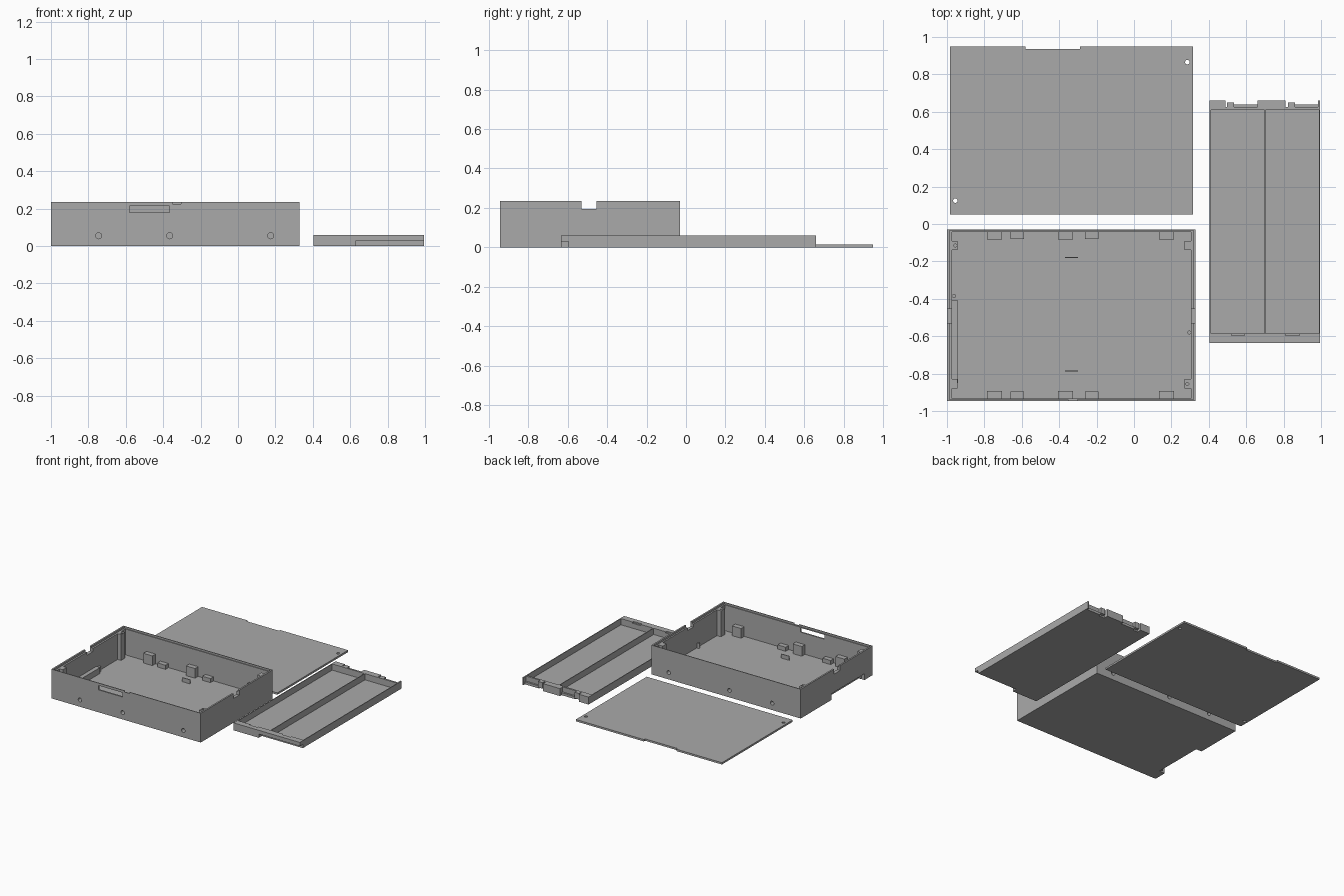
import bpy, bmesh, math
from mathutils import Matrix, Vector

if "Cube" in bpy.data.objects:
    bpy.data.objects.remove(bpy.data.objects["Cube"])

grey = bpy.data.materials.new("plain grey")
grey.diffuse_color = (0.40, 0.40, 0.40, 1)
grey.use_nodes = True
grey.node_tree.nodes["Principled BSDF"].inputs["Base Color"].default_value = grey.diffuse_color


def add_box(bm, x0, x1, y0, y1, z0, z1):
    m = Matrix.Translation(((x0 + x1) / 2, (y0 + y1) / 2, (z0 + z1) / 2))
    bmesh.ops.create_cube(bm, size=1, matrix=m @ Matrix.Diagonal((x1 - x0, y1 - y0, z1 - z0, 1)))


def add_rod(bm, x, y, z, r, length, axis="Z"):
    m = Matrix.Translation((x, y, z))
    if axis == "Y":
        m = m @ Matrix.Rotation(math.pi / 2, 4, "X")
    bmesh.ops.create_cone(bm, cap_ends=True, segments=24, radius1=r, radius2=r, depth=length, matrix=m)


def make(name, boxes, rods=()):
    bm = bmesh.new()
    for b in boxes:
        add_box(bm, *b)
    for r in rods:
        add_rod(bm, *r)
    me = bpy.data.meshes.new(name)
    bm.to_mesh(me)
    bm.free()
    me.materials.append(grey)
    ob = bpy.data.objects.new(name, me)
    bpy.context.collection.objects.link(ob)
    return ob


def cut(ob, boxes, rods=()):
    """Subtract boxes and rods from an object, one clean cutter at a time."""
    for b, r in [(b, None) for b in boxes] + [(None, r) for r in rods]:
        cutter = make("cutter", [b] if b else [], [r] if r else [])
        cutter.hide_render = True
        mod = ob.modifiers.new("cut", "BOOLEAN")
        mod.operation, mod.solver, mod.object = "DIFFERENCE", "EXACT", cutter
        bpy.context.view_layer.objects.active = ob
        bpy.ops.object.modifier_apply(modifier=mod.name)
        bpy.data.objects.remove(cutter)


# case: open box with a lid recess, side notches, front slot and cable pocket
X0, X1, Y0, Y1, H = -1.0, 0.33, -0.945, -0.03, 0.235
BOSS_X = (-0.745, -0.365, 0.175)
case = make("case", [(X0, X1, Y0, Y1, 0, H)])
cut(case,
    [(X0 + 0.027, X1 - 0.025, Y0 + 0.012, Y1 - 0.012, 0.012, 0.3),
     (X0 + 0.013, X1 - 0.013, Y0 + 0.006, Y1 - 0.006, H - 0.015, 0.3),
     (X0 - 0.1, X1 + 0.1, -0.53, -0.455, 0.195, 0.3),
     (-0.58, -0.365, Y0 - 0.1, Y0 + 0.05, 0.18, 0.215),
     (-0.35, -0.305, Y0 - 0.1, Y0 + 0.05, 0.225, 0.3),
     (X0 - 0.1, -0.95, -0.84, -0.42, -0.1, 0.05)],
    [(x, (Y0 + Y1) / 2, 0.055, 0.016, 1.2, "Y") for x in BOSS_X])

# cover over the cable pocket
make("pocket_cover", [(-0.95, -0.94, -0.85, -0.41, 0.006, 0.06),
                      (-0.98, -0.94, -0.85, -0.41, 0.05, 0.06)])

# mounting blocks along the front and back walls
for side, wall, d in (("front", Y0 + 0.01, 1), ("back", Y1 - 0.01, -1)):
    for i, x in enumerate(BOSS_X):
        ys = sorted((wall, wall + d * 0.042))
        boss = make(f"{side}_boss_{i}", [(x - 0.04, x + 0.04, ys[0], ys[1], 0.01, 0.09)])
        cut(boss, [], [(x, wall, 0.055, 0.016, 0.06, "Y")])
    for i, x in enumerate((-0.625, -0.225)):
        ys = sorted((wall, wall + d * 0.04))
        make(f"{side}_rest_{i}", [(x - 0.036, x + 0.036, ys[0], ys[1], 0.01, 0.045)])

# small upright plates on the floor
make("floor_plates", [(-0.37, -0.30, y - 0.003, y + 0.003, 0.01, 0.045) for y in (-0.18, -0.785)])

# corner posts that carry the lid screws
for i, (x0, x1, y0) in enumerate(((-0.975, -0.943, -0.14), (0.27, 0.307, -0.14),
                                  (-0.975, -0.943, -0.88), (0.27, 0.307, -0.88))):
    post = make(f"corner_post_{i}", [(x0, x1, y0, y0 + 0.05, 0.01, H - 0.015)])
    if i in (0, 3):
        cut(post, [], [((-0.955 if i == 0 else 0.285), y0 + 0.025, 0.2, 0.008, 0.15)])

# little pins beside the walls
make("side_pins", [], [(-0.963, -0.385, 0.03, 0.01, 0.04), (0.295, -0.58, 0.03, 0.01, 0.04)])

# lid: flat plate with a notch and two screw holes
lid = make("lid", [(-0.985, 0.315, 0.05, 0.95, 0, 0.015)])
cut(lid, [(-0.58, -0.29, 0.935, 1.0, -0.1, 0.1)],
    [(x, y, 0, 0.012, 0.1) for x, y in ((0.285, 0.865), (-0.955, 0.125))])

# tray: two long compartments with a thin divider
tray = make("tray", [(0.405, 0.995, -0.635, 0.625, 0, 0.06)])
cut(tray, [(0.411, 0.697, -0.585, 0.61, 0.01, 0.2),
           (0.703, 0.989, -0.585, 0.61, 0.01, 0.2),
           (0.63, 1.1, -0.7, -0.597, -0.1, 0.03)])
# shallow lowered gaps in the inner front edge
cut(tray, [(x0, x1, -0.597, -0.58, 0.05, 0.1) for x0, x1 in ((0.52, 0.59), (0.81, 0.885))])

# catches on the back end of the tray
make("tray_catches", [(0.405, 0.49, 0.62, 0.66, 0, 0.06), (0.66, 0.81, 0.62, 0.66, 0, 0.06),
                      (0.985, 0.995, 0.62, 0.66, 0, 0.06)])
make("tray_clips", [(x, x + 0.037, 0.615, 0.65, 0.012, 0.06) for x in (0.498, 0.823)])
make("tray_rails", [(0.535, 0.66, 0.62, 0.64, 0, 0.02), (0.86, 0.985, 0.62, 0.64, 0, 0.02)])

# smooth only the round holes and pins
for ob in [o for o in bpy.data.objects if o.type == "MESH"]:
    bpy.ops.object.select_all(action="DESELECT")
    ob.select_set(True)
    bpy.context.view_layer.objects.active = ob
    bpy.ops.object.shade_smooth_by_angle(angle=math.radians(30))
